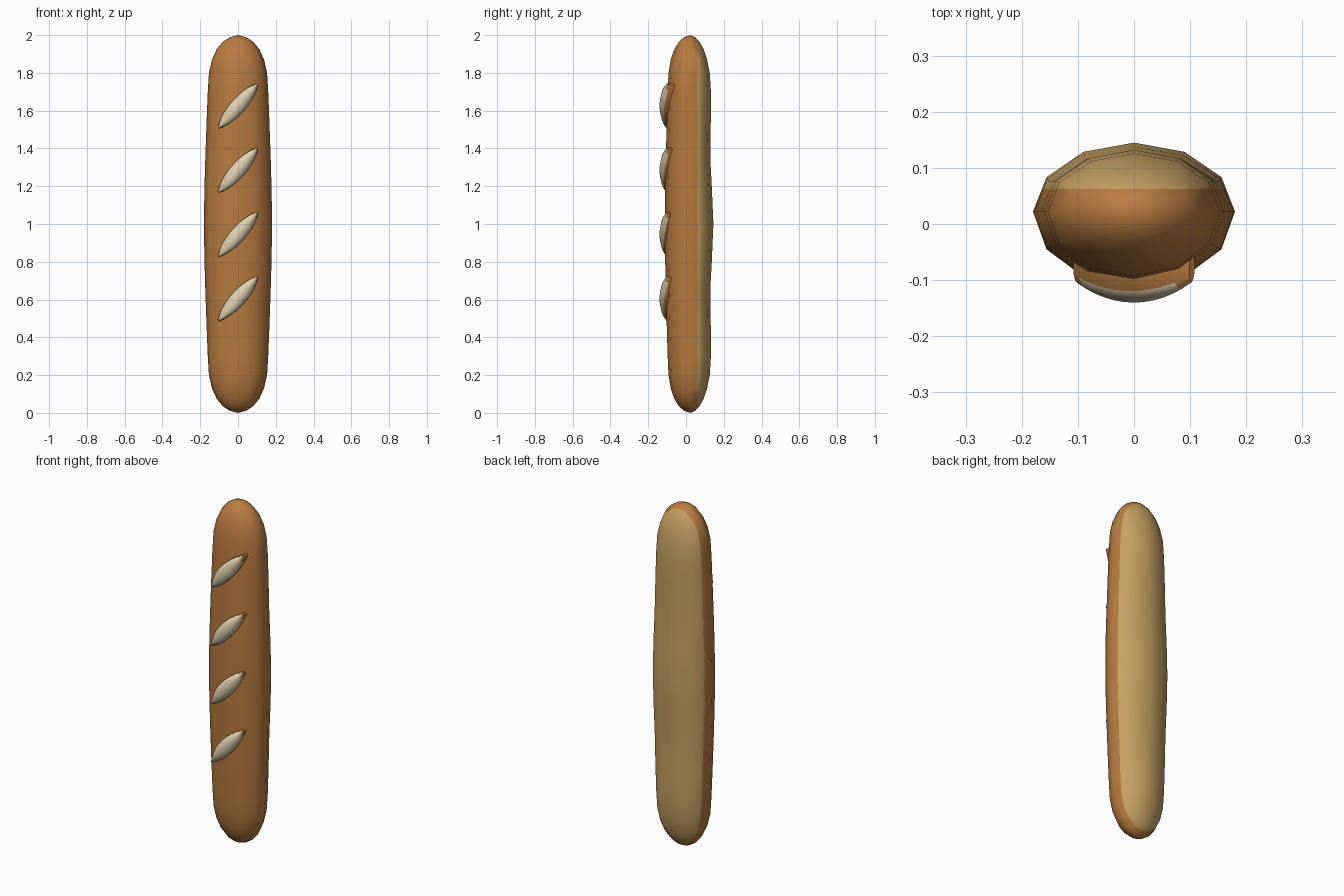
import bpy, bmesh, math
from mathutils import Vector

if "Cube" in bpy.data.objects:
    bpy.data.objects.remove(bpy.data.objects["Cube"])


def material(name, rgb):
    m = bpy.data.materials.new(name)
    m.diffuse_color = (*rgb, 1)
    m.use_nodes = True
    m.node_tree.nodes["Principled BSDF"].inputs["Base Color"].default_value = m.diffuse_color
    return m


crust = material("golden crust", (0.48, 0.20, 0.052))
base = material("pale underside", (0.57, 0.36, 0.125))
flour = material("floury score", (0.74, 0.63, 0.43))
CY = 0.022  # y of the loaf's long axis


def finish(bm, name, mats, angle):
    bmesh.ops.recalc_face_normals(bm, faces=bm.faces)
    me = bpy.data.meshes.new(name)
    bm.to_mesh(me)
    bm.free()
    for m in mats:
        me.materials.append(m)
    ob = bpy.data.objects.new(name, me)
    bpy.context.collection.objects.link(ob)
    bpy.context.view_layer.objects.active = ob
    ob.select_set(True)
    bpy.ops.object.shade_smooth_by_angle(angle=math.radians(angle))
    ob.select_set(False)
    return ob


def bridge(bm, rings, closed=True):
    for a, b in zip(rings, rings[1:]):
        n = len(a)
        for i in range(n if closed else n - 1):
            j = (i + 1) % n
            bm.faces.new((a[i], a[j], b[j], b[i]))


# loaf: 12-sided oval rings, (distance from end, half width)
half = [(0.012, 0.045), (0.035, 0.08), (0.075, 0.113), (0.13, 0.138), (0.2, 0.154),
        (0.3, 0.160), (0.45, 0.166), (0.65, 0.173), (0.82, 0.178)]
profile = half + [(1.0, 0.18)] + [(2 - z, r) for z, r in reversed(half)]
bm = bmesh.new()
rings = []
for z, r in profile:
    ring = []
    wave = 0.006 * math.cos((z - 1) / 0.35 * math.pi) * min(1, r / 0.16)
    for i in range(12):
        a = math.tau * i / 12
        s = math.sin(a)
        depth = r * 0.65 + wave if s > 0 else r * 0.745
        ring.append(bm.verts.new((r * math.cos(a), CY + depth * s, z)))
    rings.append(ring)
bridge(bm, rings)
for ring, z in ((rings[0], 0), (rings[-1], 2)):
    tip = bm.verts.new((0, CY, z))
    for i in range(12):
        bm.faces.new((ring[i], ring[(i + 1) % 12], tip))

# pale underside is everything behind a lengthwise cut
CUT = 0.062
bmesh.ops.bisect_plane(bm, geom=bm.verts[:] + bm.edges[:] + bm.faces[:], dist=1e-5,
                       plane_co=(0, CUT, 0), plane_no=(0, 1, 0))
for f in bm.faces:
    f.material_index = int(f.calc_center_median().y > CUT)
finish(bm, "loaf", (crust, base), 60)


# scores: raised leaf shapes that follow the curve of the crust
def front_y(x):
    return CY - 0.126 * math.sqrt(max(0, 1 - (x / 0.176) ** 2))


along = Vector((0.103, 0.116))
across = Vector((-along.y, along.x)).normalized()
section = [(-1, -0.025), (-1, 0.016), (-0.55, 0.031), (0, 0.036),
           (0.55, 0.031), (1, 0.016), (1, -0.025)]
for k in range(4):
    bm = bmesh.new()
    rings = []
    for i in range(13):
        t = -1 + i / 6
        width = 0.006 + 0.034 * (1 - abs(t) ** 2.2)
        rise = 0.65 + 0.35 * (1 - t * t)
        ring = []
        for v, h in section:
            p = along * t + across * (v * width)
            y = front_y(p.x) - (h * rise if h > 0 else h)
            ring.append(bm.verts.new((p.x, y, 0.605 + 0.34 * k + p.y)))
        rings.append(ring)
    bridge(bm, rings)
    bm.faces.new(rings[0])
    bm.faces.new(rings[-1])
    bmesh.ops.recalc_face_normals(bm, faces=bm.faces)
    for f in bm.faces:
        f.material_index = int(f.normal.y < -0.45)
    finish(bm, f"score_{k + 1}", (crust, flour), 50)
